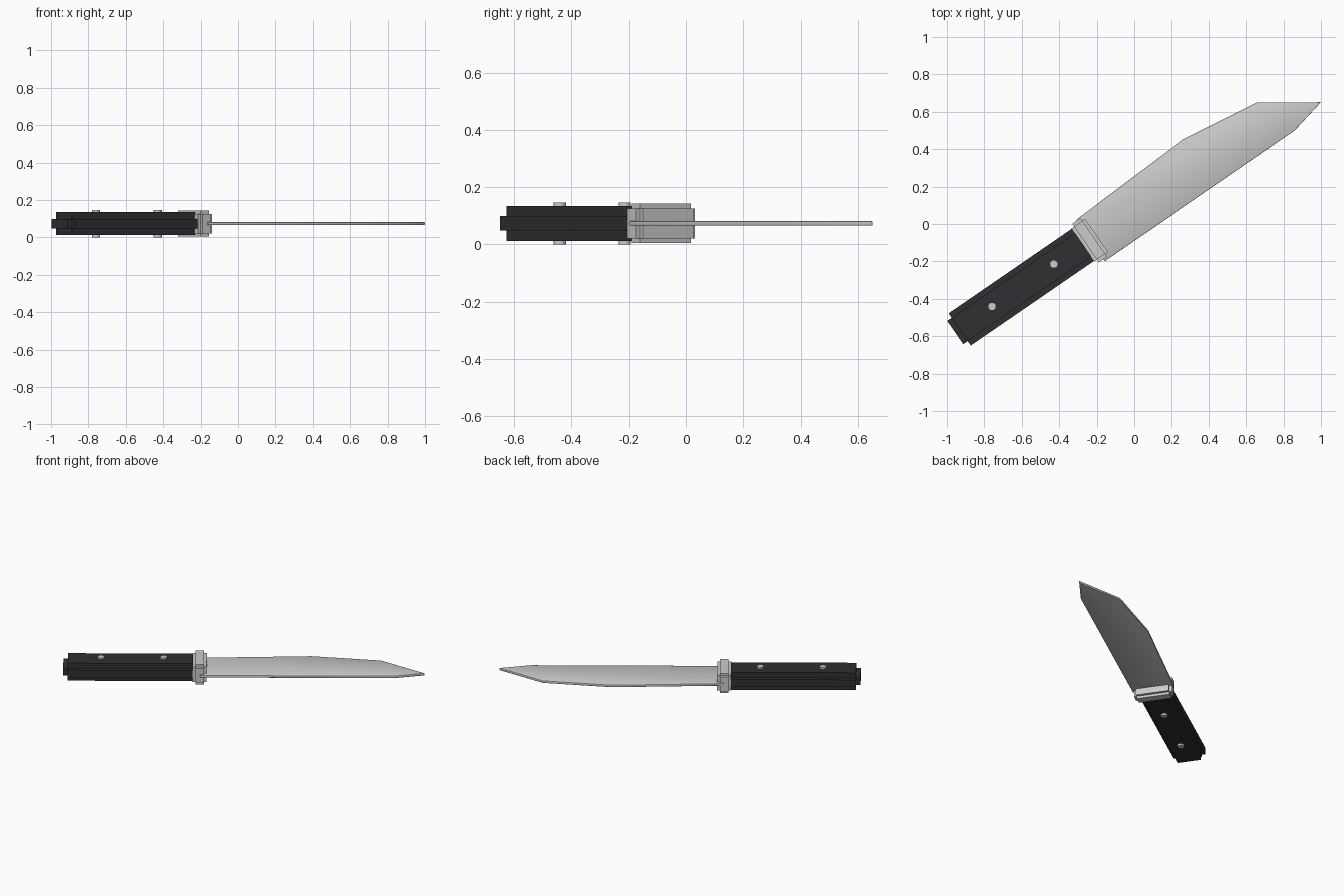
import bpy, bmesh, math
from mathutils import Matrix, Vector

if "Cube" in bpy.data.objects:
    bpy.data.objects.remove(bpy.data.objects["Cube"])

# Knife is laid out along local x, then turned in the ground plane
TURN = Matrix.Rotation(math.radians(34.5), 4, 'Z')
MID_Z = 0.0735    # centre plane of the whole knife
MID_V = 0.063     # centre line of handle and guard


def finish(name, bm, mat=None):
    bmesh.ops.recalc_face_normals(bm, faces=bm.faces)
    me = bpy.data.meshes.new(name)
    bm.to_mesh(me)
    bm.free()
    ob = bpy.data.objects.new(name, me)
    bpy.context.collection.objects.link(ob)
    ob.matrix_world = TURN
    if mat:
        me.materials.append(mat)
    return ob


def stepped_block(name, centre, size, notch, mat=None):
    """Block whose edges are all cut back in a square step."""
    bm = bmesh.new()
    for axis in range(3):
        dims = [s if i == axis else s - 2 * n
                for i, (s, n) in enumerate(zip(size, notch))]
        bmesh.ops.create_cube(bm, size=1, matrix=Matrix.Translation(centre)
                              @ Matrix.Diagonal((*dims, 1)))
    return finish(name, bm, mat)


black = bpy.data.materials.new("dark_grip")
black.diffuse_color = (0.03, 0.03, 0.034, 1)
black.use_nodes = True
black.node_tree.nodes["Principled BSDF"].inputs["Base Color"].default_value = black.diffuse_color

# Handle and guard
stepped_block("handle", Vector((-0.687, MID_V, MID_Z)), (0.858, 0.209, 0.123),
              (0.029, 0.029, 0.036), black)
stepped_block("guard", Vector((-0.245, MID_V, MID_Z)), (0.09, 0.25, 0.138),
              (0.018, 0.018, 0.017))

# Rivets through the handle
for i, u in enumerate((-0.875, -0.475)):
    bm = bmesh.new()
    bmesh.ops.create_cone(bm, cap_ends=True, segments=16, radius1=0.022,
                          radius2=0.022, depth=2 * MID_Z,
                          matrix=Matrix.Translation((u, MID_V + 0.003, MID_Z)))
    finish(f"rivet_{i + 1}", bm)

# Blade: flat outline extruded to a thin plate with softened edges
outline = [(-0.242, -0.075), (0.992, -0.075), (1.193, -0.03),
           (0.912, 0.162), (0.469, 0.224), (-0.242, 0.194)]
THICK = 0.016
bm = bmesh.new()
face = bm.faces.new([bm.verts.new((u, v, MID_Z - THICK / 2)) for u, v in outline])
ext = bmesh.ops.extrude_face_region(bm, geom=[face])
bmesh.ops.translate(bm, vec=(0, 0, THICK),
                    verts=[g for g in ext["geom"] if isinstance(g, bmesh.types.BMVert)])
blade = finish("blade", bm)
bevel = blade.modifiers.new("soft_edges", 'BEVEL')
bevel.width = 0.003
bevel.segments = 2
for p in blade.data.polygons:
    p.use_smooth = True
